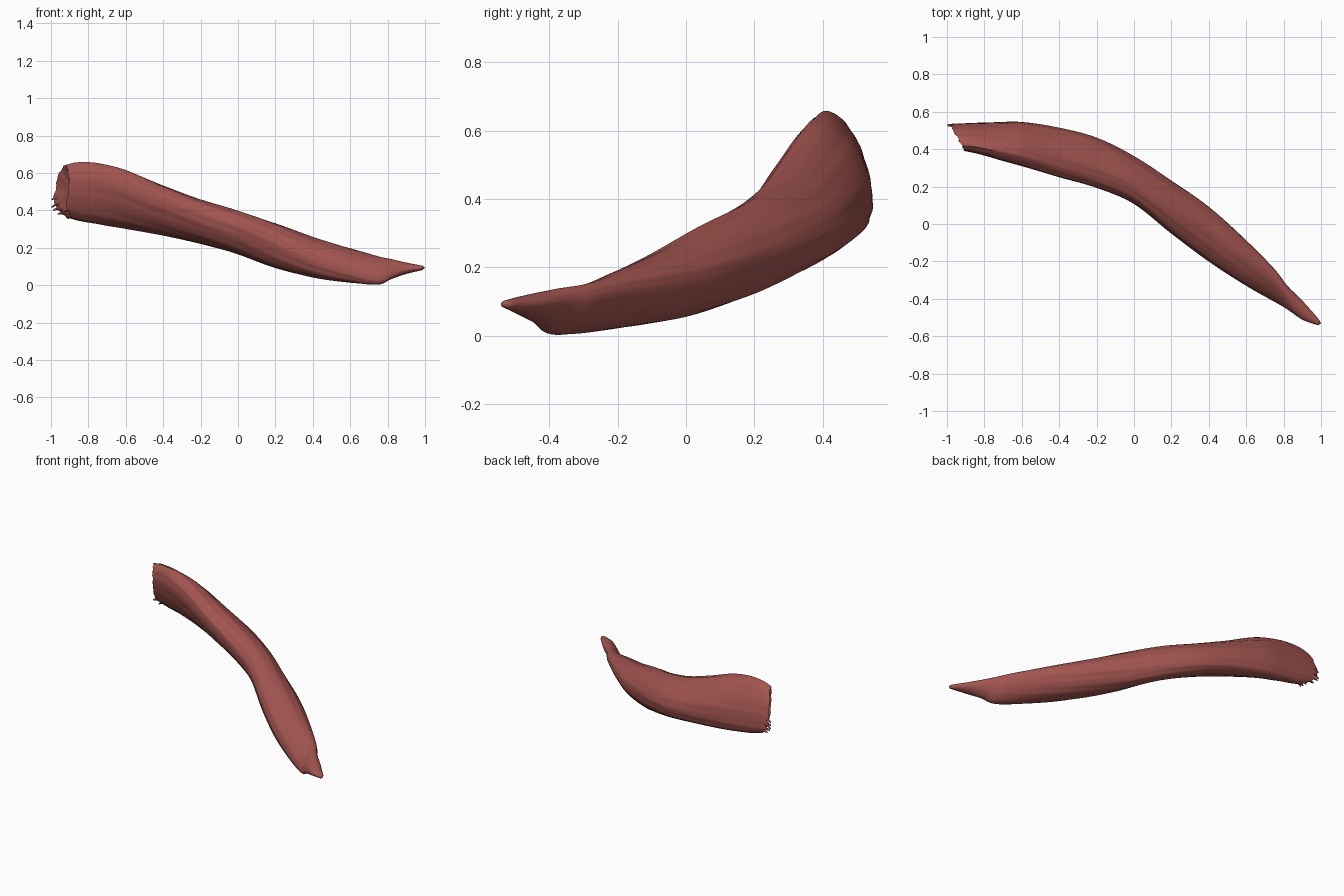
import bpy, bmesh, math, random
from mathutils import Vector

random.seed(4)
cube = bpy.data.objects.get("Cube")
if cube:
    bpy.data.objects.remove(cube)

SIDES = 64      # points around a section
STEPS = 7       # sections between two stations

# Stations along the strap: x, front y, back y, bottom z, top z, lean of the section
STATIONS = [
    (-.945, .39, .535, .355, .64, -.5),
    (-.87, .378, .54, .338, .655, -.5),
    (-.75, .35, .545, .322, .65, -.5),
    (-.6, .31, .547, .30, .615, -.45),
    (-.4, .25, .517, .265, .532, -.38),
    (-.2, .193, .462, .22, .457, -.28),
    (0, .108, .362, .163, .397, -.15),
    (.2, -.052, .232, .09, .33, .05),
    (.4, -.203, .092, .04, .257, .25),
    (.6, -.332, -.088, .013, .197, .45),
    (.75, -.416, -.24, .003, .154, .62),
    (.82, -.457, -.33, .032, .139, .45),
    (.9, -.512, -.41, .06, .121, .2),
    (.985, -.542, -.505, .08, .104, 0),
]


def flat_material(name, colour):
    mat = bpy.data.materials.new(name)
    mat.use_nodes = True
    mat.diffuse_color = (*colour, 1)
    mat.node_tree.nodes["Principled BSDF"].inputs["Base Color"].default_value = (*colour, 1)
    return mat


def smooth_stations(rows):
    """Catmull-Rom interpolation of the station rows."""
    out = []
    last = len(rows) - 1
    for i in range(last):
        quad = rows[max(i - 1, 0)], rows[i], rows[i + 1], rows[min(i + 2, last)]
        for s in range(STEPS):
            t = s / STEPS
            out.append([b + t / 2 * (c - a + t * (2*a - 5*b + 4*c - d + t * (3*(b - c) + d - a)))
                        for a, b, c, d in zip(*quad)])
    return out + [list(rows[last])]


def fibre_relief(angle, x):
    """Long shallow ridges running along the strap."""
    fade = min(1, (1 - x) * 2)
    return 1 + fade * (.012 * math.sin(5 * angle + 2.5 * x) - .008
                       + .01 * math.sin(11 * angle - 4 * x)
                       + .008 * math.sin(19 * angle + 3 * x + math.sin(6 * x)))


def section(row):
    x, front, back, low, high, lean = row
    phase = math.asin(lean)
    end = max(0, (-.7 - x) / .245)     # slant of the cut end
    points = []
    for k in range(SIDES):
        ang = math.tau * k / SIDES
        r = fibre_relief(ang, x)
        u, v = r * math.cos(ang), r * math.sin(ang + phase)
        slant = end * (-.04 * u + .075 * max(0, -v) ** 3)
        points.append(Vector((x + slant, (front + back) / 2 + u * (back - front) / 2,
                              (low + high) / 2 + v * (high - low) / 2)))
    return points


def add_object(name, bm, mat, angle):
    bmesh.ops.recalc_face_normals(bm, faces=bm.faces)
    mesh = bpy.data.meshes.new(name)
    bm.to_mesh(mesh)
    bm.free()
    mesh.materials.append(mat)
    obj = bpy.data.objects.new(name, mesh)
    bpy.context.collection.objects.link(obj)
    bpy.ops.object.select_all(action='DESELECT')
    obj.select_set(True)
    bpy.context.view_layer.objects.active = obj
    bpy.ops.object.shade_smooth_by_angle(angle=math.radians(angle))


def bridge(bm, a, b):
    n = len(a)
    for k in range(n):
        bm.faces.new((a[k], a[(k + 1) % n], b[(k + 1) % n], b[k]))


def close_ring(bm, ring, point):
    tip = bm.verts.new(point)
    for k in range(len(ring)):
        bm.faces.new((ring[k], ring[(k + 1) % len(ring)], tip))


flesh = flat_material("muscle red", (.36, .09, .08))

# Strap body
bm = bmesh.new()
loops = [section(row) for row in smooth_stations(STATIONS)]
rim = loops[0]
for p in rim:                      # ragged cut edge
    p.x += random.uniform(-.005, .005)
rings = [[bm.verts.new(p) for p in loop] for loop in loops]
for a, b in zip(rings, rings[1:]):
    bridge(bm, a, b)

# Hollowed cut end and closed pointed end
centre = sum(rim, Vector()) / SIDES
inner = [bm.verts.new(centre.lerp(p, .6) + Vector((.025, 0, 0))) for p in rim]
bridge(bm, rings[0], inner)
close_ring(bm, inner, centre + Vector((.035, 0, 0)))
close_ring(bm, rings[-1], (1, -.53, .094))
add_object("muscle_strap", bm, flesh, 50)

# Frayed fibres along the lower back of the cut edge
bm = bmesh.new()
lower = [p for p in rim if p.z < .49 and p.y > .44]
for p in lower[::3]:
    start = p.lerp(centre, .06) + Vector((.02, 0, 0))
    end_x = max(p.x - random.uniform(.015, .045), -.997)
    end = Vector((end_x, p.y - .004, p.z + random.uniform(-.015, .01)))
    tube = []
    for t, radius in ((0, .008), (.5, .007), (.85, .006), (1, .003)):
        c = start.lerp(end, t) + Vector((0, 0, .006 * math.sin(math.pi * t)))
        tube.append([bm.verts.new(c + radius * Vector((0, math.cos(a), math.sin(a))))
                     for a in (math.tau * k / 6 for k in range(6))])
    for a, b in zip(tube, tube[1:]):
        bridge(bm, a, b)
    bm.faces.new(tube[0])
    bm.faces.new(tube[-1])
add_object("frayed_fibres", bm, flesh, 60)
